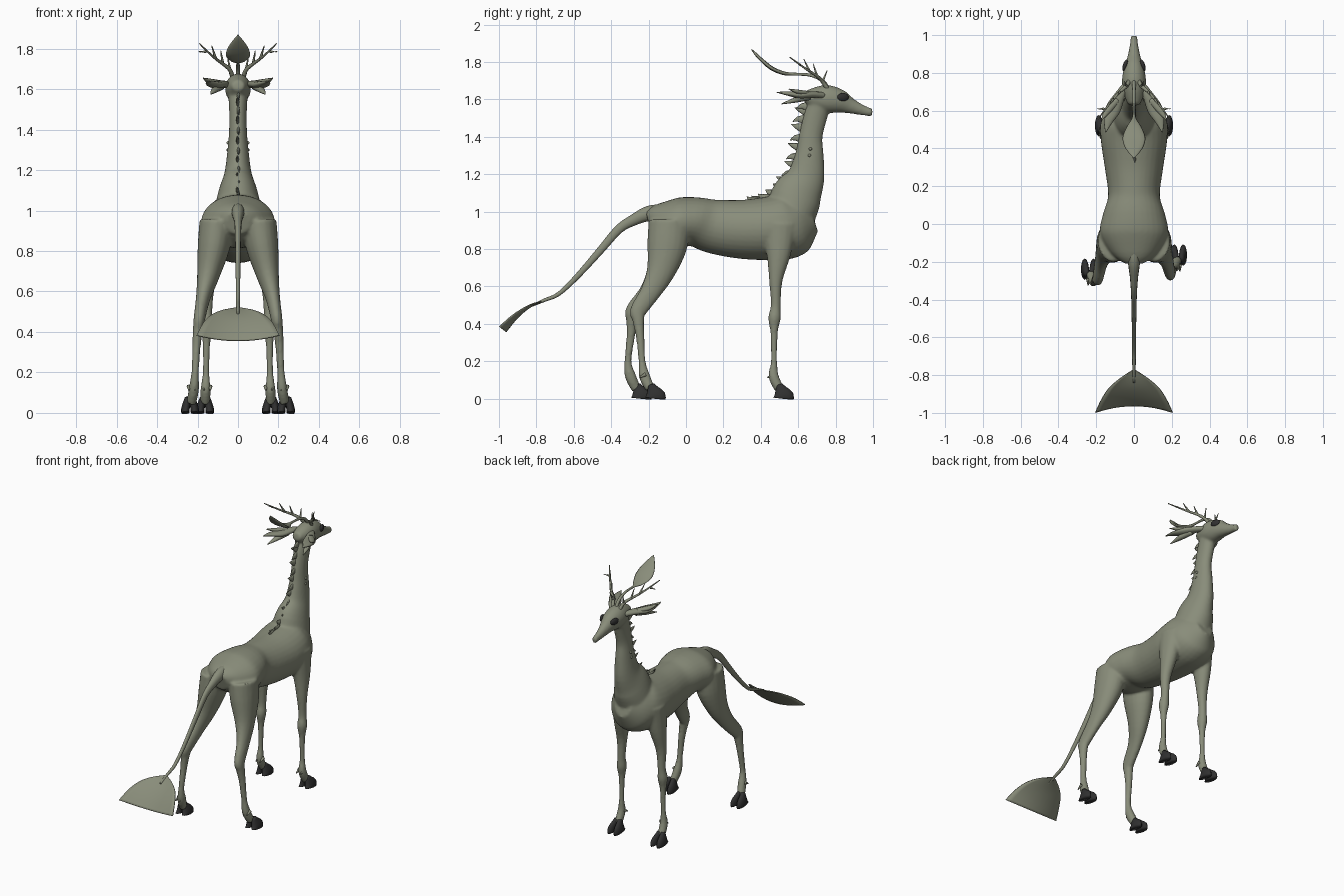
import bpy
import bmesh
import math
from mathutils import Vector, Matrix

default_cube = bpy.data.objects.get("Cube")
if default_cube:
    bpy.data.objects.remove(default_cube)


def make_material(name, colour):
    mat = bpy.data.materials.new(name)
    mat.use_nodes = True
    mat.diffuse_color = (*colour, 1)
    mat.node_tree.nodes["Principled BSDF"].inputs["Base Color"].default_value = (*colour, 1)
    return mat


hide = make_material("olive grey hide", (.25, .265, .195))
dark = make_material("dark horn", (.03, .03, .03))


def finish(bm, name, mat):
    """Turn a bmesh into a smooth shaded object."""
    bmesh.ops.recalc_face_normals(bm, faces=bm.faces)
    for face in bm.faces:
        face.smooth = True
    mesh = bpy.data.meshes.new(name)
    bm.to_mesh(mesh)
    bm.free()
    mesh.materials.append(mat)
    obj = bpy.data.objects.new(name, mesh)
    bpy.context.collection.objects.link(obj)
    return obj


def catmull(rows, steps):
    """Smooth rows of numbers with a Catmull-Rom spline."""
    rows = [Vector(r) for r in rows]
    out = []
    for i in range(len(rows) - 1):
        a, b, c, d = rows[max(i - 1, 0)], rows[i], rows[i + 1], rows[min(i + 2, len(rows) - 1)]
        for k in range(steps):
            t = k / steps
            out.append((b * 2 + (c - a) * t + (a * 2 - b * 5 + c * 4 - d) * t ** 2
                        + (b * 3 - a - c * 3 + d) * t ** 3) / 2)
    return out + [rows[-1]]


def loft(bm, stations, sides=16, steps=4):
    """Elliptical tube through stations (x, y, z, side radius, depth radius)."""
    path = catmull(stations, steps)
    points = [Vector(p[:3]) for p in path]
    rings = []
    for i, row in enumerate(path):
        tangent = (points[min(i + 1, len(points) - 1)] - points[max(i - 1, 0)]).normalized()
        side = Vector((1, 0, 0))
        side = (side - tangent * side.dot(tangent)).normalized()
        depth = tangent.cross(side)
        ring = []
        for k in range(sides):
            a = math.tau * k / sides
            ring.append(bm.verts.new(points[i] + side * math.cos(a) * max(row[3], .001)
                                     + depth * math.sin(a) * max(row[4], .001)))
        rings.append(ring)
    for lower, upper in zip(rings, rings[1:]):
        for k in range(sides):
            n = (k + 1) % sides
            bm.faces.new((lower[k], lower[n], upper[n], upper[k]))
    bm.faces.new(rings[0][::-1])
    bm.faces.new(rings[-1])


def mirrored(stations, side, shift=0):
    """Flip stations to one side, sliding the lower leg along y by shift."""
    return [(side * x, y + shift * min(1, max(0, (.6 - z) / .4)), z, a, b)
            for x, y, z, a, b in stations]


def central(stations):
    return [(0, *s) for s in stations]


# Torso, neck and head, as y, z, half width, half depth
torso = [(-.2, .94, .06, .06), (-.15, .95, .125, .09), (-.05, .945, .18, .128),
         (.05, .945, .165, .132), (.15, .92, .137, .145), (.3, .905, .155, .158),
         (.45, .91, .176, .17), (.55, .925, .165, .175), (.62, .95, .125, .145),
         (.68, .97, .06, .08)]
neck = [(.55, .95, .13, .13), (.59, 1.08, .1, .135), (.64, 1.18, .068, .102),
        (.66, 1.3, .052, .077), (.667, 1.4, .044, .063), (.69, 1.5, .044, .063),
        (.72, 1.59, .05, .06)]
head = [(.63, 1.62, .03, .025), (.68, 1.61, .052, .055), (.75, 1.603, .064, .074),
        (.82, 1.59, .055, .064), (.88, 1.565, .036, .042), (.95, 1.54, .022, .027),
        (.997, 1.53, .017, .021)]

# Legs, as x, y, z, half width, half depth
front_leg = [(.115, .5, .93, .065, .1), (.135, .495, .77, .05, .065), (.148, .48, .63, .034, .036),
             (.152, .48, .5, .025, .027), (.155, .473, .43, .031, .034), (.156, .471, .35, .02, .02),
             (.158, .471, .2, .017, .017), (.16, .468, .12, .025, .028), (.162, .5, .05, .024, .026)]
hind_leg = [(.105, -.09, .95, .085, .11), (.12, -.1, .82, .08, .108), (.147, -.135, .68, .056, .077),
            (.172, -.19, .57, .036, .055), (.19, -.255, .47, .029, .045), (.197, -.255, .42, .026, .032),
            (.205, -.245, .33, .021, .023), (.212, -.235, .2, .019, .019), (.218, -.222, .12, .026, .03),
            (.23, -.19, .05, .024, .026)]

# One blended body skin
bm = bmesh.new()
for part in (torso, neck, head):
    loft(bm, central(part), 32)
hind_shift = {1: 0, -1: -.075}
for side in (1, -1):
    loft(bm, mirrored(front_leg, side))
    loft(bm, mirrored(hind_leg, side, hind_shift[side]), 20)
body = finish(bm, "body", hide)
remesh = body.modifiers.new("blend", "REMESH")
remesh.mode = "VOXEL"
remesh.voxel_size = .008
remesh.use_smooth_shade = True
relax = body.modifiers.new("relax", "SMOOTH")
relax.factor = .5
relax.iterations = 8

# Tail
bm = bmesh.new()
loft(bm, central([(-.12, 1.0, .03, .04), (-.2, .99, .032, .04), (-.28, .955, .022, .03),
                  (-.36, .905, .016, .024), (-.46, .79, .013, .02), (-.58, .655, .011, .015),
                  (-.68, .56, .01, .011), (-.76, .525, .009, .009), (-.84, .49, .006, .005)]), 12)
finish(bm, "tail", hide)

# Tail fin: centre y, edge y, half width, centre z, edge z
fin_rows = catmull([(-.775, -.775, .008, .522, .522), (-.82, -.825, .08, .5, .508),
                    (-.87, -.875, .135, .465, .483), (-.92, -.935, .173, .415, .443),
                    (-.965, -1, .203, .358, .385)], 4)
bm = bmesh.new()
grid = []
for yc, ye, w, zc, ze in fin_rows:
    grid.append([bm.verts.new((w * u / 6, yc + (ye - yc) * (u / 6) ** 2, zc + (ze - zc) * (u / 6) ** 2))
                 for u in range(-6, 7)])
for r, s in zip(grid, grid[1:]):
    for k in range(len(r) - 1):
        bm.faces.new((r[k], r[k + 1], s[k + 1], s[k]))
fin = finish(bm, "tail_fin", hide)
fin.modifiers.new("thickness", "SOLIDIFY").thickness = .006

# Crest stalk ending in a leaf
bm = bmesh.new()
loft(bm, central([(.76, 1.65, .012, .012), (.73, 1.7, .01, .01), (.66, 1.73, .008, .008),
                  (.57, 1.735, .008, .008), (.52, 1.74, .036, .01), (.46, 1.765, .06, .011),
                  (.41, 1.805, .05, .01), (.37, 1.845, .022, .007), (.35, 1.868, .002, .002)]), 12)
finish(bm, "crest_leaf", hide)

# Mane spikes spread along the nape
bm = bmesh.new()
nape = catmull([(.645, 1.57), (.625, 1.5), (.61, 1.4), (.59, 1.3), (.565, 1.21),
                (.5, 1.13), (.42, 1.075), (.36, 1.06)], 2)
for i, (y, z) in enumerate(nape):
    size = .055 if i < 10 else .035
    lift = .015 if i % 2 else -.02
    if i > 8:
        lift = .02
    loft(bm, [(0, y + .02, z - .01, .009, .03), (.004 * (-1) ** i, y - size * .5, z + lift * .3, .006, .014),
              (.006 * (-1) ** i, y - size, z + lift, .001, .001)], 8, 2)
finish(bm, "mane", hide)

for side, label in ((1, "left"), (-1, "right")):
    # Ears with ragged lobes
    bm = bmesh.new()
    loft(bm, mirrored([(.045, .74, 1.62, .014, .016), (.075, .68, 1.625, .028, .018),
                       (.11, .61, 1.622, .04, .018), (.135, .55, 1.63, .026, .012),
                       (.15, .485, 1.638, .002, .002)], side), 12)
    loft(bm, mirrored([(.09, .66, 1.63, .02, .014), (.14, .6, 1.64, .018, .012),
                       (.172, .55, 1.655, .002, .002)], side), 10)
    loft(bm, mirrored([(.085, .66, 1.615, .02, .02), (.115, .58, 1.595, .018, .014),
                       (.135, .51, 1.575, .002, .002)], side), 10)
    finish(bm, label + "_ear", hide)

    # Branching antlers
    bm = bmesh.new()
    beam = [(.025, .76, 1.65), (.04, .73, 1.695), (.075, .7, 1.725), (.11, .66, 1.75),
            (.15, .61, 1.785), (.19, .555, 1.825)]
    loft(bm, mirrored([(*p, .012 - .0018 * i, .012 - .0018 * i) for i, p in enumerate(beam)], side), 8)
    tines = [(beam[2], (.085, .68, 1.79)), (beam[3], (.13, .63, 1.815)),
             (beam[4], (.195, .61, 1.785)), (beam[1], (.05, .755, 1.755))]
    for base, tip in tines:
        loft(bm, mirrored([(*base, .008, .008), (*tip, .002, .002)], side), 6)
    finish(bm, label + "_antler", hide)

    # Eyes
    bm = bmesh.new()
    bmesh.ops.create_uvsphere(bm, u_segments=16, v_segments=10, radius=1)
    turn = Matrix.Rotation(side * .3, 4, "Z")
    bm.transform(Matrix.Translation((side * .047, .84, 1.612)) @ turn @ Matrix.Diagonal((.012, .032, .022, 1)))
    finish(bm, label + "_eye", dark)

    # Small studs on the neck
    bm = bmesh.new()
    for y, z in ((.665, 1.335), (.66, 1.3)):
        bmesh.ops.create_icosphere(bm, subdivisions=2, radius=.009,
                                   matrix=Matrix.Translation((side * .048, y, z)))
    finish(bm, label + "_neck_studs", hide)

    # Cloven hooves and dewclaws
    for leg, x, y in (("front", .163, .52), ("hind", .237, -.165 + hind_shift[side])):
        bm = bmesh.new()
        for toe in (-.021, .021):
            foot = [(x + toe * 1.1, y, 0, .02, .056), (x + toe * 1.1, y, .018, .021, .054),
                    (x + toe * .8, y - .012, .05, .018, .032), (x + toe * .6, y - .02, .075, .013, .016)]
            loft(bm, mirrored(foot, side), 12, 2)
        finish(bm, f"{label}_{leg}_hoof", dark)
        bm = bmesh.new()
        for toe in (-.016, .016):
            loft(bm, mirrored([(x + toe - .01, y - .05, .13, .011, .011),
                               (x + toe - .01, y - .085, .112, .003, .003)], side), 8)
        finish(bm, f"{label}_{leg}_dewclaws", hide)
